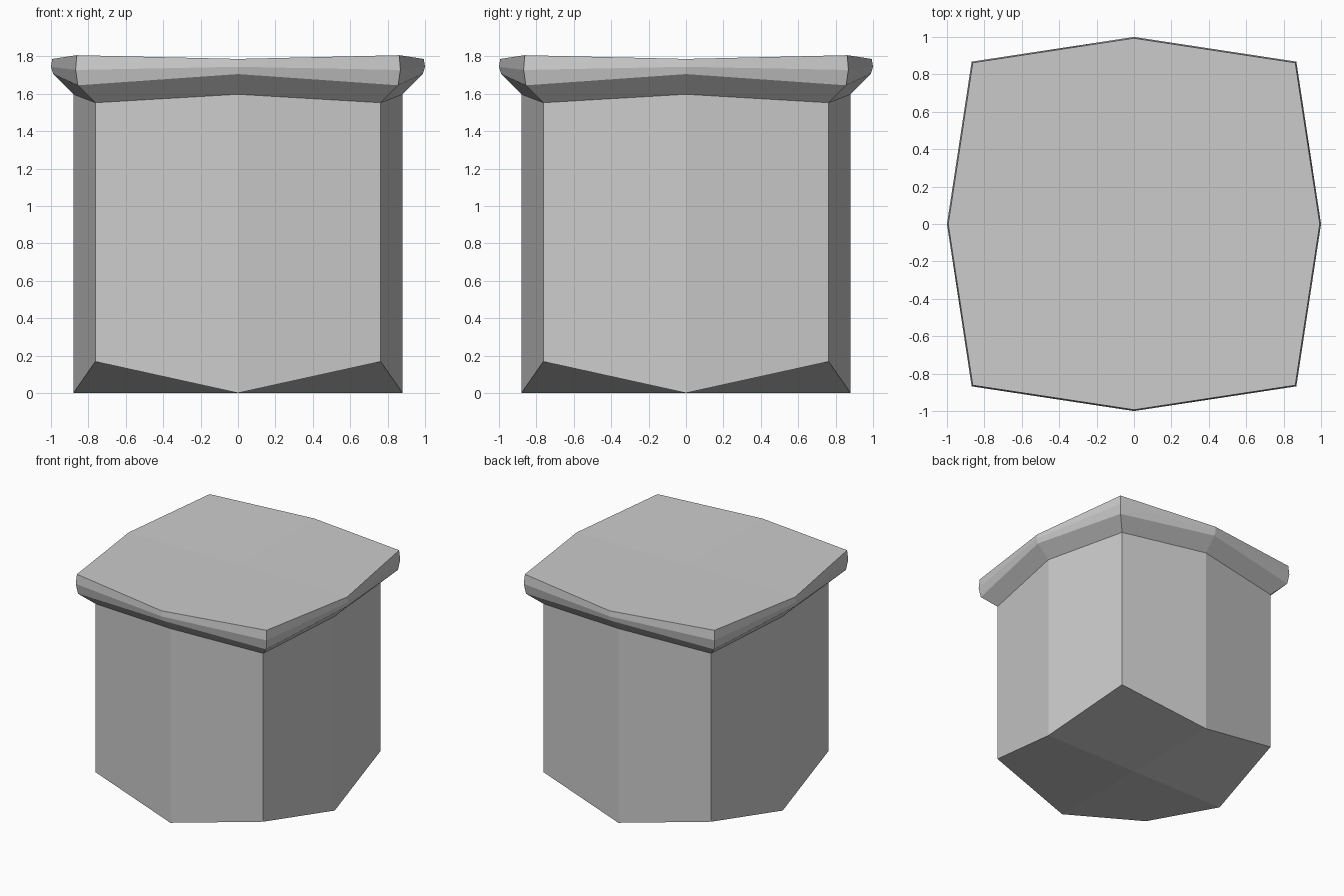
import bpy, bmesh

if "Cube" in bpy.data.objects:
    bpy.data.objects.remove(bpy.data.objects["Cube"])

grey = bpy.data.materials.new("plain grey")
grey.diffuse_color = (0.6, 0.6, 0.6, 1)
grey.use_nodes = True
grey.node_tree.nodes["Principled BSDF"].inputs["Base Color"].default_value = grey.diffuse_color

# Rings from bottom to top: corner offset, corner z, mid-side offset, mid-side z
RINGS = [
    (0.763, 0.168, 0.88, 0.0),     # body base
    (0.763, 1.552, 0.88, 1.597),   # body top
    (0.856, 1.645, 0.988, 1.705),  # cap lower edge
    (0.868, 1.727, 1.0, 1.744),    # cap bulge
    (0.862, 1.806, 0.993, 1.786),  # cap upper edge
]
DIRS = [(1, 0), (1, 1), (0, 1), (-1, 1), (-1, 0), (-1, -1), (0, -1), (1, -1)]


def add_ring(bm, ring):
    c, cz, m, mz = ring
    return [bm.verts.new((x * (c if x * y else m), y * (c if x * y else m),
                          cz if x * y else mz)) for x, y in DIRS]


def add_end(bm, ring, z):
    # four quads around a centre point
    centre = bm.verts.new((0, 0, z))
    for i in range(0, 8, 2):
        bm.faces.new((centre, ring[i], ring[i + 1], ring[(i + 2) % 8]))


# Bulging block with a flared cap
bm = bmesh.new()
rings = [add_ring(bm, r) for r in RINGS]
for low, high in zip(rings, rings[1:]):
    for i in range(8):
        j = (i + 1) % 8
        bm.faces.new((low[i], low[j], high[j], high[i]))
add_end(bm, rings[0], 0.0)
add_end(bm, rings[-1], 1.786)
bmesh.ops.recalc_face_normals(bm, faces=bm.faces)

mesh = bpy.data.meshes.new("capped_block")
bm.to_mesh(mesh)
bm.free()
mesh.materials.append(grey)
bpy.context.collection.objects.link(bpy.data.objects.new("capped_block", mesh))
